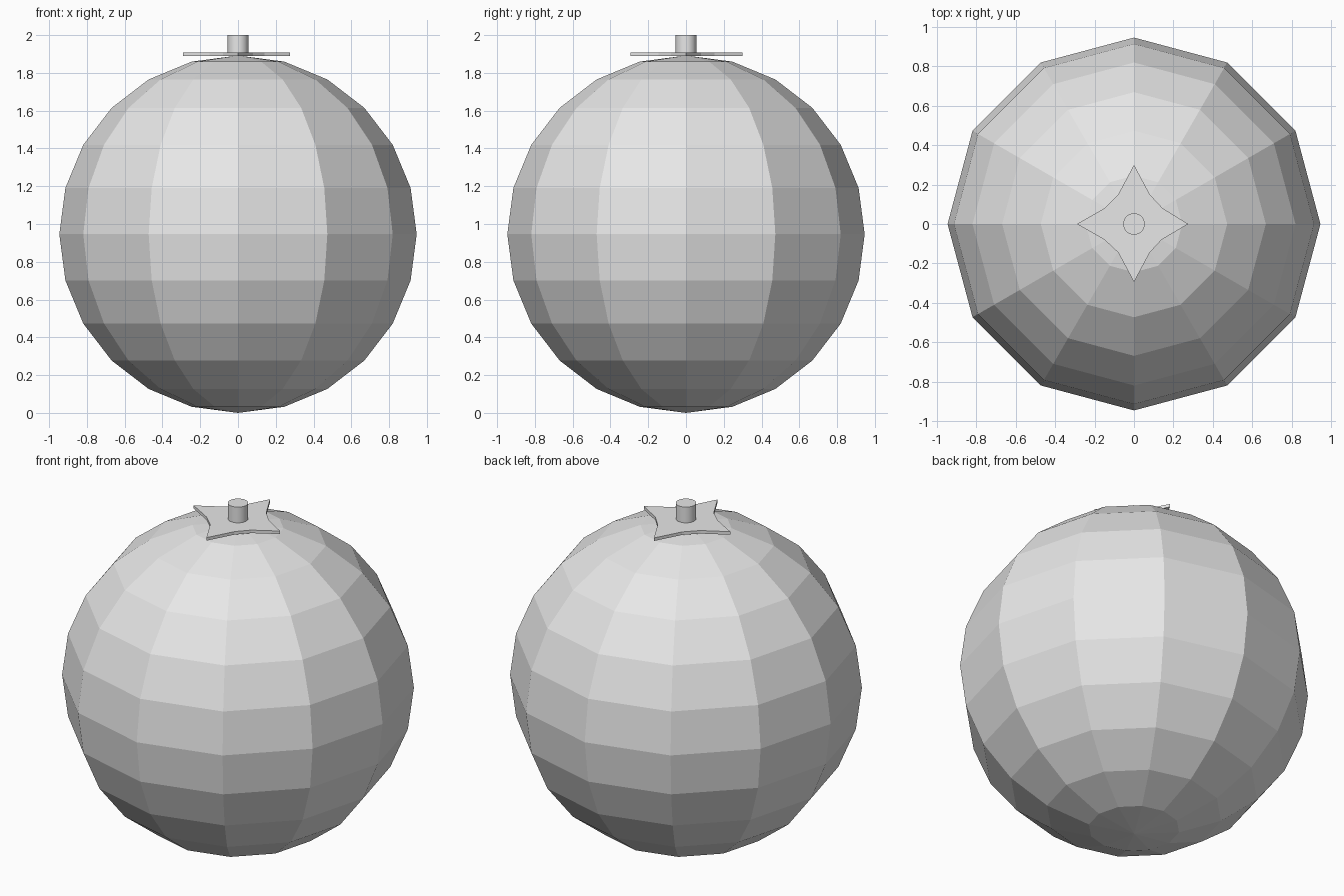
import bpy
import bmesh
import math

cube = bpy.data.objects.get("Cube")
if cube:
    bpy.data.objects.remove(cube, do_unlink=True)

RADIUS = 0.946
LEAF_BASE, LEAF_TOP = 1.889, 1.907

# Single plain grey
grey = bpy.data.materials.new("plain grey")
grey.use_nodes = True
grey.diffuse_color = (0.8, 0.8, 0.8, 1)
grey.node_tree.nodes["Principled BSDF"].inputs["Base Color"].default_value = (0.8, 0.8, 0.8, 1)


def finish(name, bm):
    """Turn a bmesh into a named, coloured object."""
    bmesh.ops.recalc_face_normals(bm, faces=bm.faces)
    mesh = bpy.data.meshes.new(name)
    bm.to_mesh(mesh)
    bm.free()
    mesh.materials.append(grey)
    obj = bpy.data.objects.new(name, mesh)
    bpy.context.collection.objects.link(obj)
    return obj


# Round faceted fruit body
bm = bmesh.new()
bmesh.ops.create_uvsphere(bm, u_segments=12, v_segments=12, radius=RADIUS)
bmesh.ops.translate(bm, verts=bm.verts, vec=(0, 0, RADIUS))
finish("fruit_body", bm)

# Four-pointed leaf plate with concave sides
bm = bmesh.new()
outline = [
    (0.275, 0), (0.145, 0.08), (0.08, 0.15),
    (0, 0.30), (-0.08, 0.15), (-0.15, 0.08),
    (-0.29, 0), (-0.15, -0.08), (-0.08, -0.145),
    (0, -0.295), (0.08, -0.145), (0.14, -0.08),
]
star = bm.faces.new([bm.verts.new((x, y, LEAF_BASE)) for x, y in outline])
top = bmesh.ops.extrude_face_region(bm, geom=[star], use_keep_orig=True)
raised = [v for v in top["geom"] if isinstance(v, bmesh.types.BMVert)]
bmesh.ops.translate(bm, verts=raised, vec=(0, 0, LEAF_TOP - LEAF_BASE))
finish("leaf_crown", bm)

# Short round stem
bm = bmesh.new()
height = 2.0 - LEAF_BASE
bmesh.ops.create_cone(bm, cap_ends=True, segments=16, radius1=0.055,
                      radius2=0.055, depth=height)
bmesh.ops.translate(bm, verts=bm.verts, vec=(0, 0, LEAF_BASE + height / 2))
stem = finish("stem", bm)
bpy.ops.object.select_all(action="DESELECT")
stem.select_set(True)
bpy.context.view_layer.objects.active = stem
bpy.ops.object.shade_smooth_by_angle(angle=math.radians(30))
